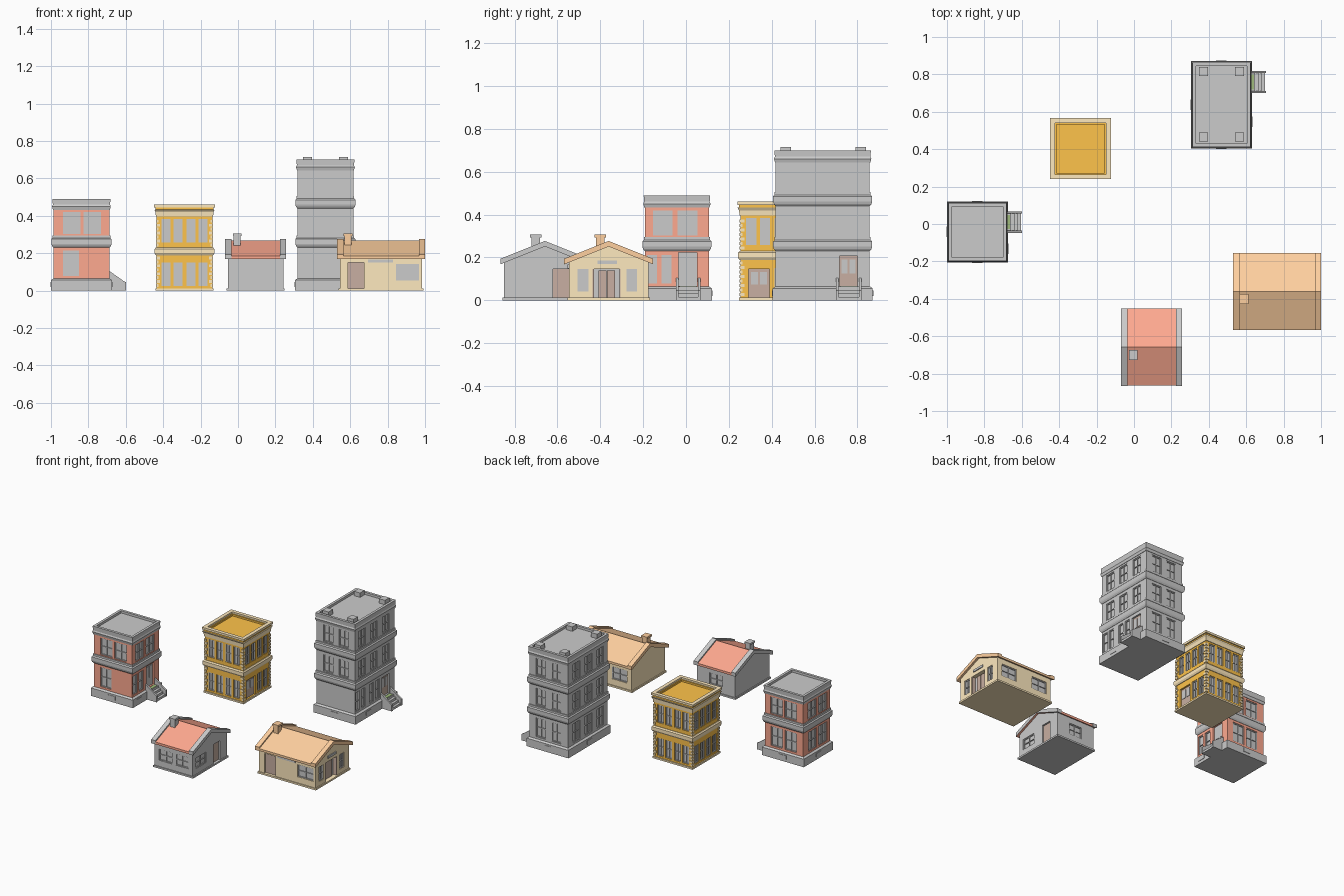
import bpy, bmesh
from mathutils import Vector

if "Cube" in bpy.data.objects:
    bpy.data.objects.remove(bpy.data.objects["Cube"])

COL = {'red': (1, .40, .28), 'orange': (1, .55, .07), 'tan': (1, .82, .52),
       'roof_orange': (1, .63, .35), 'brown': (.58, .43, .36), 'green': (.35, .5, .2)}
MATS = {}
for n, c in COL.items():
    MATS[n] = bpy.data.materials.new(n)
    MATS[n].diffuse_color = (*c, 1)
PARTS = {}


def part(name, mat=None):
    return PARTS.setdefault(name, (bmesh.new(), mat))[0]


def box(name, mat, x0, x1, y0, y1, z0, z1):
    loft(part(name, mat), (x0 + x1) / 2, (y0 + y1) / 2, abs(x1 - x0) / 2, abs(y1 - y0) / 2,
         [(0, z0), (0, z1)])


def loft(bm, cx, cy, hx, hy, prof):
    """Stack rectangular rings; prof holds (outward offset, z)."""
    rings = [[bm.verts.new((cx + sx * (hx + o), cy + sy * (hy + o), z))
              for sx, sy in ((-1, -1), (1, -1), (1, 1), (-1, 1))] for o, z in prof]
    for a, b in zip(rings, rings[1:]):
        for i in range(4):
            j = (i + 1) % 4
            bm.faces.new((a[i], a[j], b[j], b[i]))
    bm.faces.new(rings[0][::-1])
    bm.faces.new(rings[-1])


def prism(name, mat, pts, axis, a0, a1):
    """Extrude a (y,z) profile along x, or an (x,z) profile along y."""
    bm = part(name, mat)
    A, B = [[bm.verts.new((a, p, z) if axis == 'x' else (p, a, z)) for p, z in pts] for a in (a0, a1)]
    for i in range(len(pts)):
        j = (i + 1) % len(pts)
        bm.faces.new((A[i], A[j], B[j], B[i]))
    bm.faces.new(A[::-1])
    bm.faces.new(B)


class House:
    def __init__(s, name, cx, cy, hx, hy):
        s.n, s.cx, s.cy, s.hx, s.hy = name, cx, cy, hx, hy

    def loft(s, nm, mat, prof):
        loft(part(s.n + nm, mat), s.cx, s.cy, s.hx, s.hy, prof)

    def sbox(s, nm, mat, side, u0, u1, z0, z1, d0, d1):
        """Box on a wall: u along the wall (world x or y), d outward from it."""
        g = 1 if side in 'BR' else -1
        if side in 'FB':
            w = s.cy + g * s.hy
            box(s.n + nm, mat, u0, u1, w + g * d0, w + g * d1, z0, z1)
        else:
            w = s.cx + g * s.hx
            box(s.n + nm, mat, w + g * d0, w + g * d1, u0, u1, z0, z1)

    def window(s, side, u0, u1, z0, z1, cross=True):
        s.sbox('_cutter', None, side, u0, u1, z0, z1, -.014, .02)
        s.sbox('_glass', None, side, u0, u1, z0, z1, -.017, -.010)
        t = .005
        bars = [(u0, u0 + t, z0, z1), (u1 - t, u1, z0, z1), (u0 + t, u1 - t, z0, z0 + t),
                (u0 + t, u1 - t, z1 - t, z1)]
        m, k = (z0 + z1) / 2, (u0 + u1) / 2
        bars.append((u0 + t, u1 - t, m - t / 2, m + t / 2))
        if cross:
            bars.append((k - t / 2, k + t / 2, z0 + t, z1 - t))
        for b in bars:
            s.sbox('_window_frames', None, side, *b, -.012, -.004)

    def door(s, side, u0, u1, z0, z1, mat='brown', glazed=False):
        s.sbox('_cutter', None, side, u0, u1, z0, z1, -.02, .02)
        s.sbox('_door', mat, side, u0, u1, z0, z1, -.024, -.012)
        w = u1 - u0
        if glazed:
            for f in (.12, .55):
                s.sbox('_door_glass', None, side, u0 + w * f, u0 + w * (f + .33), z0 + .06, z1 - .015, -.014, -.009)


# Stoop with side walls, treads and a door mat
def stoop(h, y0, y1):
    x0, x1 = h.cx + h.hx, h.cx + h.hx + .088
    for a in (y0, y1 - .012):
        prism(h.n + '_stoop_walls', None, [(x0, 0), (x1, 0), (x1, .045), (x1 - .01, .05), (x0, .105)],
              'y', a, a + .012)
    for i in range(4):
        box(h.n + '_steps', None, x0, x1 - .004 - i * .018, y0 + .012, y1 - .012, i * .016, (i + 1) * .016)
    box(h.n + '_door_mat', 'green', x0 + .002, x0 + .026, y0 + .02, y1 - .02, .063, .066)


BELT = [(-.01, 0), (.002, 0), (.009, .01), (.012, .02), (.012, .045), (.005, .052), (.005, .065), (-.01, .066)]


# Masonry town house with plinth, belts and parapet
def townhouse(h, mat, floors):
    top = .07 + .21 * floors
    h.loft('_body', mat, [(0, .05), (0, top - .02)])
    h.loft('_plinth', None, [(.014, 0), (.014, .056), (.002, .064), (-.01, .064)])
    for i in range(1, floors):
        h.loft('_belts', None, [(o, z + .23 + .21 * (i - 1)) for o, z in BELT])
    h.loft('_cornice', None, [(-.01, top - .058), (.003, top - .058), (.008, top - .04), (.004, top - .03),
                              (.006, top), (-.012, top), (-.012, top - .016)])
    for sd, u in (('F', h.cx), ('B', h.cx), ('R', h.cy - .09), ('L', h.cy)):
        h.sbox('_vents', None, sd, u - .028, u + .028, .02, .045, .01, .017)


# Red two-storey house
A = House('red_house', -.837, -.0425, .149, .149)
townhouse(A, 'red', 2)
ax, ay = (-.935, -.825), (-.155, -.04)
for sd, us in (('F', ax), ('B', ax), ('R', ay), ('L', ay)):
    for u in us:
        A.window(sd, u, u + .093, .302, .42)
A.window('F', -.935, -.85, .078, .214)
for u in ax:
    A.window('B', u, u + .09, .078, .214)
for u in ay:
    A.window('L', u, u + .09, .078, .214)
for u in (-.183, -.115):
    A.window('R', u, u + .048, .078, .212, False)
A.door('R', -.035, .052, .066, .222, None, True)
stoop(A, -.047, .068)

# Grey three-storey tower
C = House('grey_tower', .4675, .6375, .149, .219)
townhouse(C, None, 3)
cx, cy = (.372, .492), (.46, .59, .723)
for sd, us in (('F', cx), ('B', cx), ('R', cy), ('L', cy)):
    for u in us:
        for z in (.302, .512):
            C.window(sd, u, u + .075, z, z + .118)
        if sd in 'BL':
            C.window(sd, u, u + .075, .078, .212)
for u in (.428, .488, .582, .646):
    C.window('R', u, u + .043, .078, .212, False)
C.door('R', .716, .8, .066, .206, 'brown', True)
stoop(C, .7, .818)
for x in (.372, .565):
    for y in (.465, .815):
        box('tower_roof_vents', None, x - .024, x + .024, y - .025, y + .025, .68, .715)

# Orange building with tan trim and corner stones
B = House('orange_building', -.286, .4025, .149, .149)
B.loft('_body', 'orange', [(0, .005), (0, .43)])
B.loft('_trim', 'tan', [(.007, 0), (.007, .012), (-.01, .013)])
B.loft('_trim', 'tan', [(-.01, .188), (.004, .188), (.011, .2), (.011, .222), (.004, .23), (-.01, .23)])
B.loft('_trim', 'tan', [(-.01, .395), (.004, .395), (.006, .42), (.013, .432), (-.01, .433)])
B.loft('_roof', 'orange', [(.006, .432), (.006, .448), (-.02, .448), (-.02, .436)])
for sx in (-1, 1):      # rim around the roof
    box('orange_building_rim', 'tan', B.cx + sx * .137, B.cx + sx * .163, B.cy - .163, B.cy + .163, .445, .46)
    box('orange_building_rim', 'tan', B.cx - .137, B.cx + .137, B.cy + sx * .137, B.cy + sx * .163, .445, .46)
    for sy in (-1, 1):
        for z0, n in ((.02, 8), (.237, 7)):
            for i in range(n):
                w, v = (.012, .007) if i % 2 else (.007, .012)
                x, y = B.cx + sx * .149, B.cy + sy * .149
                box('orange_building_quoins', 'tan', x - sx * w * 1.6, x + sx * .004,
                    y - sy * v * 1.6, y + sy * .004, z0 + i * .021, z0 + i * .021 + .015)
for sd in 'FBLR':
    c = B.cx if sd in 'FB' else B.cy
    for o in (-.098, -.034, .034, .098):
        B.window(sd, c + o - .024, c + o + .024, .257, .383)
        if sd != 'R' or o > 0:
            B.window(sd, c + o - .024, c + o + .024, .025, .15)
B.door('R', .292, .39, .014, .147, 'brown', True)


# Gabled cottage with raised gable edges and a chimney
def cottage(h, wall, roof, edge, chim):
    h.loft('_slab', wall, [(.007, 0), (.007, .012), (-.01, .012)])
    y, k = h.cy, .40
    prism(h.n + '_body', wall, [(y - h.hy, .005), (y + h.hy, .005), (y + h.hy, .255 - k * h.hy), (y, .255),
                                (y - h.hy, .255 - k * h.hy)], 'x', h.cx - h.hx, h.cx + h.hx)

    def slab(nm, mat, top, t, x0, x1, e):
        prism(h.n + nm, mat, [(y - e, top - k * e), (y, top), (y + e, top - k * e), (y + e, top - t - k * e),
                              (y, top - t), (y - e, top - t - k * e)], 'x', x0, x1)
    x0, x1 = h.cx - h.hx - .015, h.cx + h.hx + .015
    slab('_roof', roof, .267, .016, x0 + .002, x1 - .002, .206)
    slab('_gable_edges', edge, .277, .026, x0, x0 + .033, .207)
    slab('_gable_edges', edge, .277, .026, x1 - .033, x1, .207)
    c, yy = chim
    box(h.n + '_chimney', edge, c - .018, c + .018, yy - .02, yy + .02, .22, .297)
    box(h.n + '_chimney', edge, c - .023, c + .023, yy - .027, yy + .027, .293, .306)


# Grey cottage with red roof
D = House('grey_cottage', .094, -.658, .148, .19)
cottage(D, None, 'red', None, (-.005, -.7))
D.window('F', -.02, .082, .055, .135)
D.window('F', .107, .209, .055, .135)
D.window('B', .043, .145, .055, .135)
D.window('R', -.81, -.7, .052, .127)
D.door('R', -.62, -.545, .012, .147)

# Tan shop with orange roof and a recessed entrance
E = House('tan_shop', .765, -.361, .22, .185)
cottage(E, 'tan', 'roof_orange', 'roof_orange', (.588, -.4))
E.door('F', .588, .674, .012, .15)
E.window('F', .845, .968, .055, .142)
for u in (.58, .83):
    E.window('B', u, u + .12, .055, .142)
E.window('R', -.505, -.455, .042, .145)
E.window('R', -.278, -.228, .042, .145)
E.sbox('_cutter', None, 'R', -.435, -.305, .012, .145, -.035, .02)
E.sbox('_entry_glass', None, 'R', -.435, -.305, .012, .145, -.04, -.03)
for u in (-.408, -.368):
    E.sbox('_entry_doors', 'brown', 'R', u, u + .037, .012, .14, -.032, -.022)
for u in (-.435, -.31):
    E.sbox('_entry_posts', 'brown', 'R', u, u + .005, .012, .145, -.03, -.002)
E.sbox('_blank_signs', None, 'F', .695, .83, .149, .166, 0, .006)
E.sbox('_blank_signs', None, 'R', -.412, -.322, .17, .186, 0, .006)

# Turn every part into an object, then recess the openings
for name, (bm, mat) in PARTS.items():
    bmesh.ops.recalc_face_normals(bm, faces=bm.faces)
    me = bpy.data.meshes.new(name)
    bm.to_mesh(me)
    bm.free()
    ob = bpy.data.objects.new(name, me)
    bpy.context.collection.objects.link(ob)
    if mat:
        me.materials.append(MATS[mat])
for h in (A, B, C, D, E):
    cut = bpy.data.objects[h.n + '_cutter']
    cut.hide_render = True
    cut.hide_set(True)
    m = bpy.data.objects[h.n + '_body'].modifiers.new('openings', 'BOOLEAN')
    m.operation, m.solver, m.object = 'DIFFERENCE', 'EXACT', cut

for m in bpy.data.materials:
    if m.users and not m.is_grease_pencil:
        m.use_nodes = True
        m.node_tree.nodes["Principled BSDF"].inputs["Base Color"].default_value = m.diffuse_color
